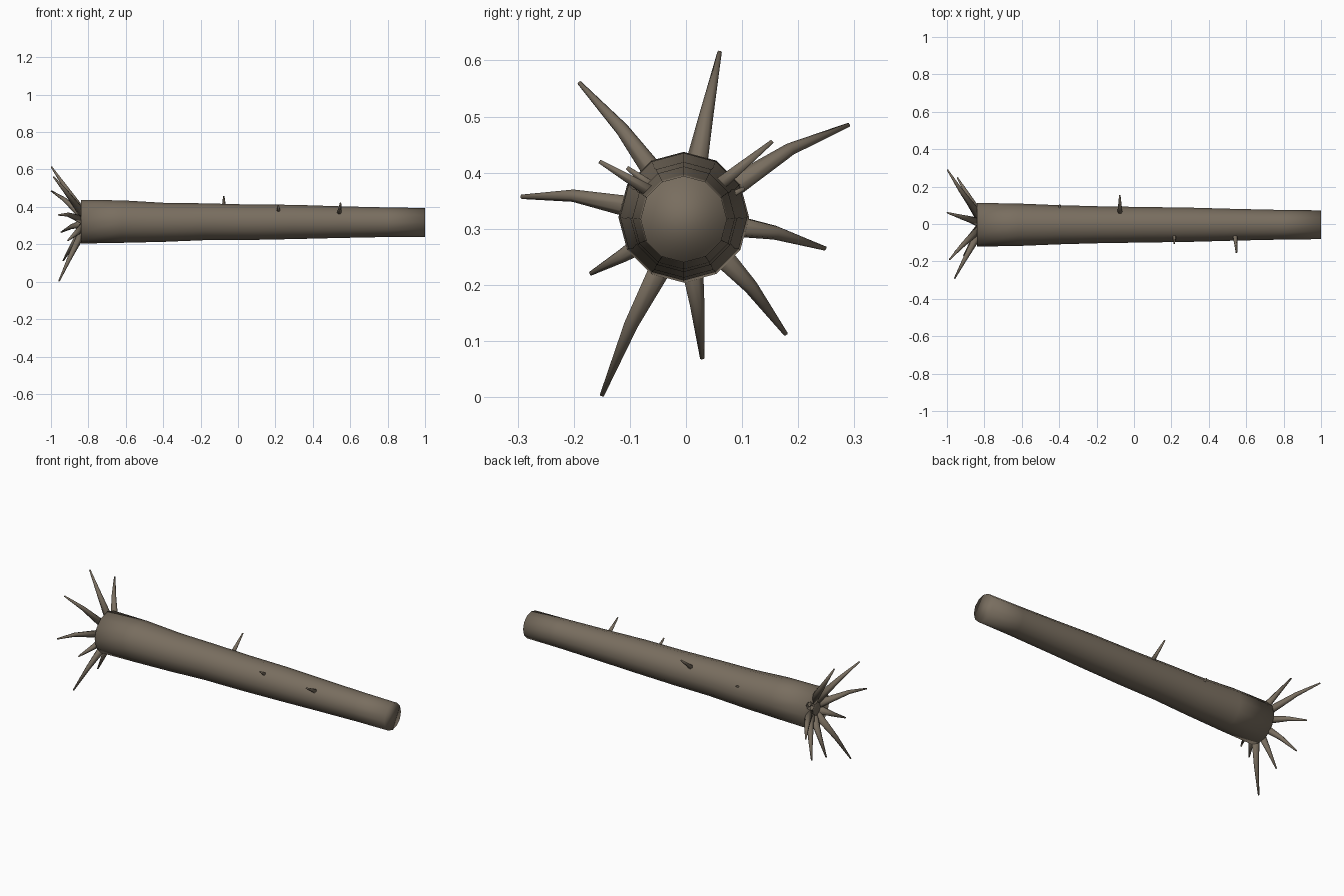
import bpy, bmesh, math
from mathutils import Vector

if "Cube" in bpy.data.objects:
    bpy.data.objects.remove(bpy.data.objects["Cube"])

bark = bpy.data.materials.new("bark")
bark.diffuse_color = (0.19, 0.155, 0.115, 1)
bark.use_nodes = True
bark.node_tree.nodes["Principled BSDF"].inputs["Base Color"].default_value = bark.diffuse_color


def tube(name, rings, sides, fixed_axis=None):
    """Capped tapered tube through (point, radius) rings."""
    bm = bmesh.new()
    pts = [Vector(p) for p, _ in rings]
    loops = []
    for i, (p, r) in enumerate(rings):
        axis = fixed_axis or (pts[min(i + 1, len(pts) - 1)] - pts[max(i - 1, 0)]).normalized()
        ref = Vector((0, 0, 1)) if abs(axis.z) < 0.9 else Vector((0, 1, 0))
        u = axis.cross(ref).normalized()
        v = u.cross(axis)
        loop = []
        for k in range(sides):
            a = math.tau * k / sides
            loop.append(bm.verts.new(pts[i] + r * (math.cos(a) * u + math.sin(a) * v)))
        loops.append(loop)
    for a, b in zip(loops, loops[1:]):
        for k in range(sides):
            n = (k + 1) % sides
            bm.faces.new((a[k], a[n], b[n], b[k]))
    bm.faces.new(loops[0])
    bm.faces.new(loops[-1])
    bmesh.ops.recalc_face_normals(bm, faces=bm.faces)
    for f in bm.faces:
        f.smooth = True
    me = bpy.data.meshes.new(name)
    bm.to_mesh(me)
    bm.free()
    me.materials.append(bark)
    ob = bpy.data.objects.new(name, me)
    bpy.context.collection.objects.link(ob)
    return ob


# Fallen trunk: x, top z, bottom z
profile = [(-0.84, .437, .204), (-0.62, .435, .208), (-0.4, .422, .213),
           (-0.18, .419, .222), (0.05, .413, .223), (0.3, .411, .228),
           (0.55, .403, .234), (0.8, .397, .239), (1.0, .394, .240)]
tube("trunk", [((x, -0.004, (t + b) / 2), (t - b) / 2) for x, t, b in profile],
     12, Vector((1, 0, 0)))

# Roots fanning from the broken end: tip, then (y, z) of the bend
roots = [((-0.998, .06, .615), (.036, .50)), ((-0.998, .29, .485), (.185, .441)),
         ((-0.945, .248, .265), (.16, .293)), ((-0.935, .178, .112), (.115, .197)),
         ((-0.925, .029, .069), (.020, .165)), ((-0.957, -.15, .003), (-.098, .13)),
         ((-0.91, -.17, .22), (-.112, .252)), ((-0.96, -.293, .357), (-.20, .359)),
         ((-0.986, -.19, .56), (-.115, .478))]
centre = Vector((0, 0.32))
for i, (tip, bend) in enumerate(roots):
    d = (Vector(bend) - centre).normalized()
    base = (-0.825, d.x * 0.045, 0.32 + d.y * 0.045)
    full = (Vector(tip[1:]) - centre).length - 0.045
    t = ((Vector(bend) - centre).length - 0.045) / full
    bx = base[0] + (tip[0] - base[0]) * t
    tube(f"root_{i + 1}", [(base, 0.024), ((bx, *bend), 0.024 - 0.02 * t), (tip, 0.004)], 7)

# Broken branch stubs: base, tip, base radius
stubs = [((-0.075, .045, .367), (-0.076, .154, .456), .015),
         ((0.540, -.05, .358), (0.548, -.154, .420), .014),
         ((0.217, -.05, .367), (0.215, -.105, .409), .012),
         ((-0.40, .05, .345), (-0.397, .104, .372), .010)]
for i, (a, b, r) in enumerate(stubs):
    tube(f"branch_stub_{i + 1}", [(a, r), (b, 0.004)], 6)
